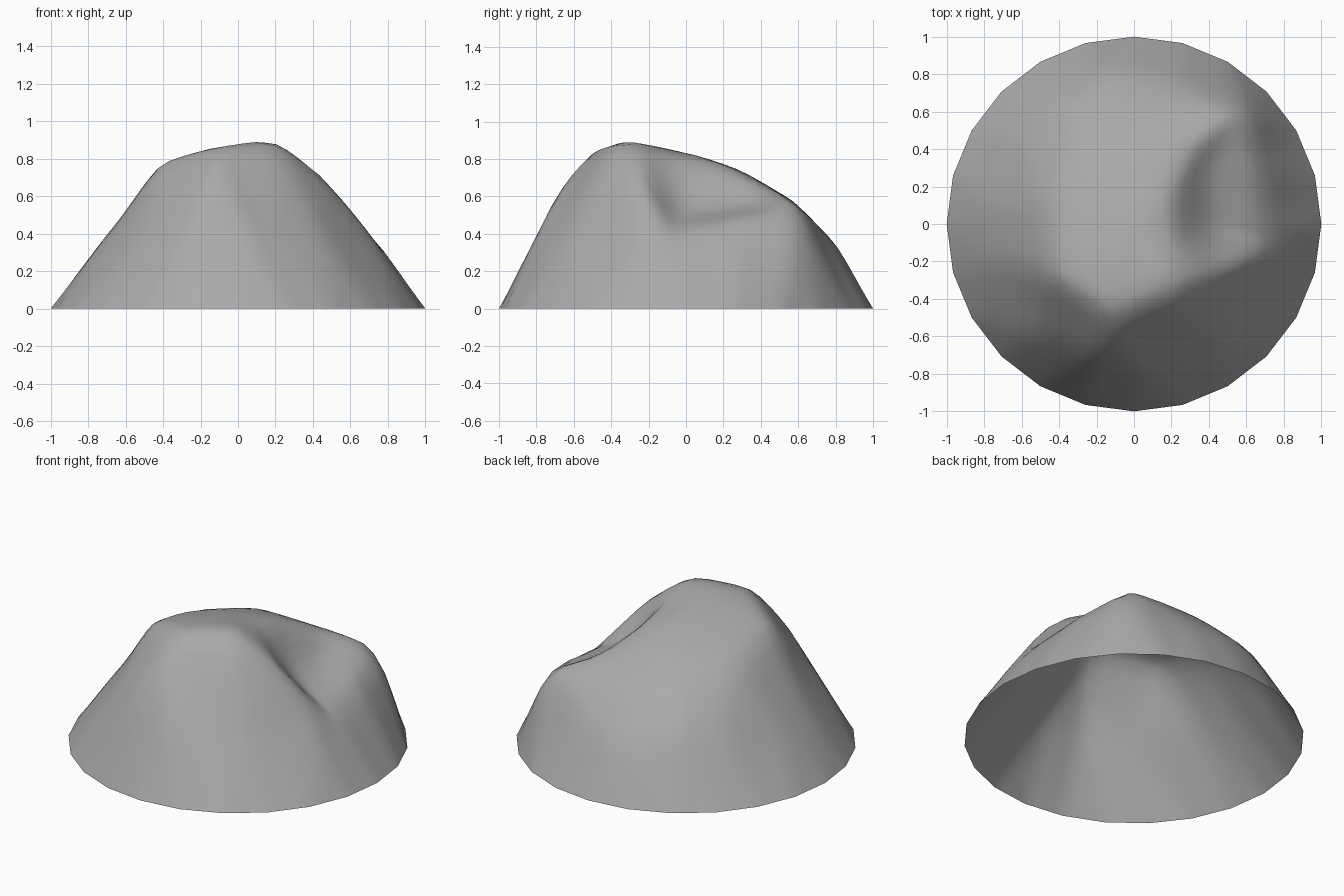
import bpy
import bmesh
import math
from mathutils import Vector
from mathutils.geometry import delaunay_2d_cdt

default_cube = bpy.data.objects.get("Cube")
if default_cube:
    bpy.data.objects.remove(default_cube, do_unlink=True)

# Crease lines of the rock: the ground outline, the shoulder and the upper ridges
SIDES = 24
ground_outline = [(math.sin(math.tau * i / SIDES), math.cos(math.tau * i / SIDES), 0)
                  for i in range(SIDES)]

shoulder = [
    (.72, -.25, .36), (.45, -.6, .39), (.2, -.71, .43), (0, -.74, .52),
    (-.2, -.7, .6), (-.47, -.58, .45), (-.68, -.2, .42), (-.69, .1, .41),
    (-.55, .42, .45), (-.4, .64, .42), (-.18, .8, .34), (0, .81, .34),
    (.25, .73, .42), (.58, .6, .54), (.66, .3, .48), (.7, 0, .42), (.71, -.1, .4),
]
plateau_edge = [
    (.58, .6, .54), (.28, .58, .57), (0, .57, .58), (-.28, .48, .6), (-.45, .1, .7),
    (-.43, -.28, .78), (-.1, -.5, .87), (.2, -.37, .915), (.43, -.27, .75),
    (.42, -.02, .52), (.71, -.1, .4),
]
hollow_top = [(.2, -.37, .915), (.22, -.1, .82), (.2, .18, .78), (.32, .44, .65), (.58, .6, .54)]
hollow_floor = [(.42, -.02, .52), (.4, .26, .54), (.58, .6, .54)]
crown = [(-.2, -.22, .84), (0, 0, .84), (-.08, .3, .74)]


def crease_network(lines):
    """Collect shared points and the edges that join them; lines are (points, closed)."""
    points, edges = [], []
    for line, closed in lines:
        for point in line:
            if point not in points:
                points.append(point)
        ids = [points.index(point) for point in line]
        edges += list(zip(ids, ids[1:]))
        if closed:
            edges.append((ids[-1], ids[0]))
    return points, edges


def rock_mesh(name, points, edges):
    """Span facets between the creases, refine them and soften the corners."""
    flat = [Vector(point[:2]) for point in points]
    verts, _, faces, origins, _, _ = delaunay_2d_cdt(flat, edges, [], 0, 0.0001)
    bm = bmesh.new()
    corners = [bm.verts.new((v.x, v.y, points[source[0]][2]))
               for v, source in zip(verts, origins)]
    for face in faces:
        bm.faces.new([corners[i] for i in face])
    bmesh.ops.subdivide_edges(bm, edges=bm.edges[:], cuts=3, use_grid_fill=True)
    inner = [v for v in bm.verts if not v.is_boundary]
    for _ in range(2):
        bmesh.ops.smooth_vert(bm, verts=inner, factor=0.5,
                              use_axis_x=True, use_axis_y=True, use_axis_z=True)
    bm.normal_update()
    down = [f for f in bm.faces if f.normal.z < 0]
    bmesh.ops.reverse_faces(bm, faces=down)
    mesh = bpy.data.meshes.new(name)
    bm.to_mesh(mesh)
    bm.free()
    return mesh


def flat_material(name, color):
    material = bpy.data.materials.new(name)
    material.use_nodes = True
    material.diffuse_color = color
    material.node_tree.nodes["Principled BSDF"].inputs["Base Color"].default_value = color
    return material


# Rock shell, open underneath
points, edges = crease_network([
    (ground_outline, True), (shoulder, True), (plateau_edge, False),
    (hollow_top, False), (hollow_floor, False), (crown, False),
])
rock = bpy.data.objects.new("rock", rock_mesh("rock", points, edges))
bpy.context.collection.objects.link(rock)
rock.data.materials.append(flat_material("stone grey", (.4, .4, .4, 1)))

bpy.context.view_layer.objects.active = rock
rock.select_set(True)
bpy.ops.object.shade_smooth_by_angle(angle=math.radians(60))
